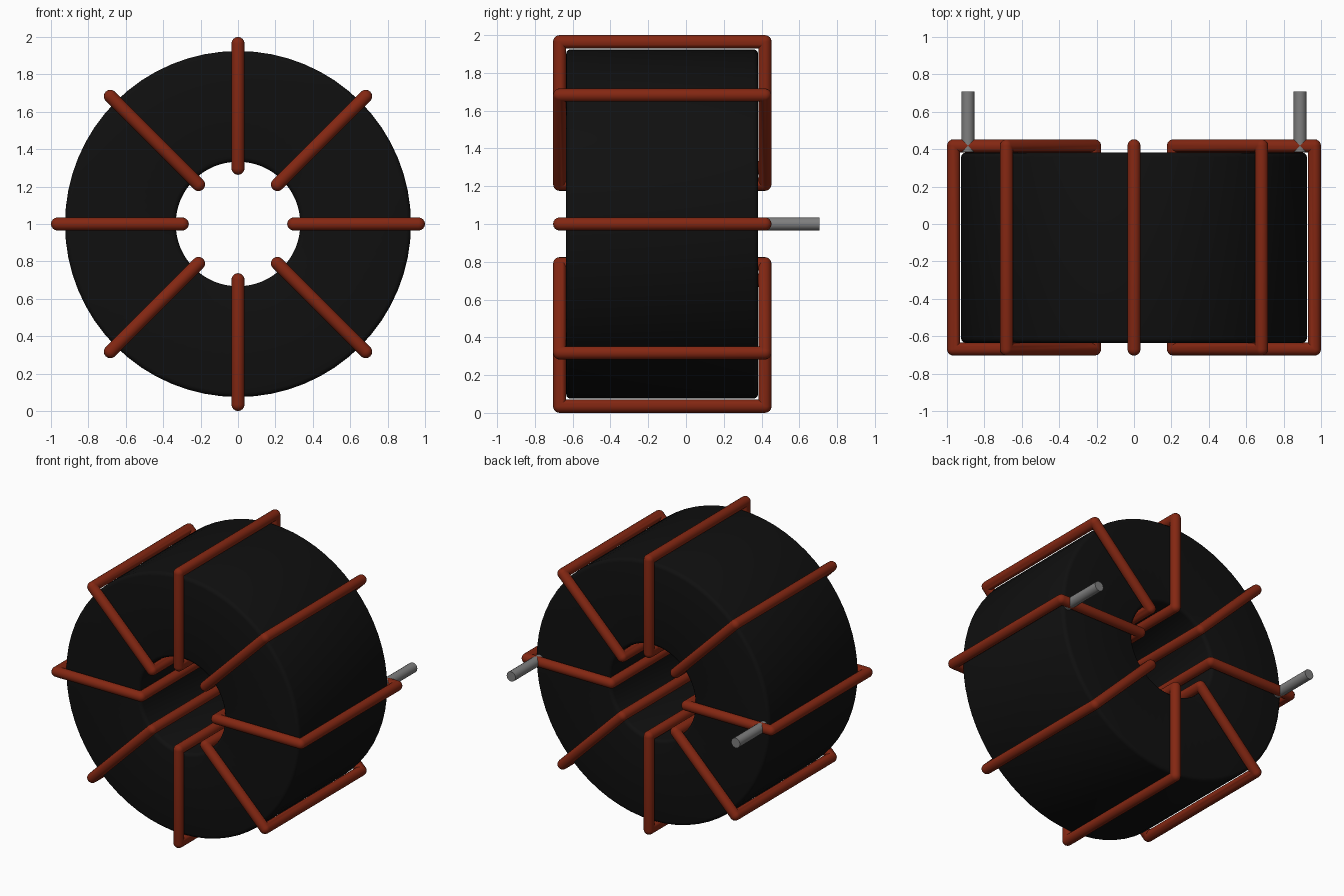
import bpy, bmesh, math
from mathutils import Vector

cube = bpy.data.objects.get("Cube")
if cube:
    bpy.data.objects.remove(cube, do_unlink=True)

CENTRE = Vector((0, 0, 1))
WIRE_R = 0.035


def material(name, rgb, rough):
    m = bpy.data.materials.new(name)
    m.use_nodes = True
    m.diffuse_color = (*rgb, 1)
    bsdf = m.node_tree.nodes["Principled BSDF"]
    bsdf.inputs["Base Color"].default_value = (*rgb, 1)
    bsdf.inputs["Roughness"].default_value = rough
    return m


ferrite = material("black ferrite", (0.005, 0.005, 0.005), 0.6)
copper = material("enamelled copper", (0.23, 0.02, 0.006), 0.4)
tin = material("tinned grey", (0.21, 0.21, 0.21), 0.4)


def loop_object(name, rings, mat):
    """Skin a closed chain of closed rings."""
    bm = bmesh.new()
    rows = [[bm.verts.new(p) for p in ring] for ring in rings]
    n, k = len(rows), len(rows[0])
    for i in range(n):
        a, b = rows[i], rows[(i + 1) % n]
        for j in range(k):
            bm.faces.new((a[j], a[(j + 1) % k], b[(j + 1) % k], b[j]))
    bmesh.ops.remove_doubles(bm, verts=bm.verts, dist=1e-5)
    bmesh.ops.recalc_face_normals(bm, faces=bm.faces)
    return finish(name, bm, mat)


def finish(name, bm, mat):
    me = bpy.data.meshes.new(name)
    bm.to_mesh(me)
    bm.free()
    me.materials.append(mat)
    ob = bpy.data.objects.new(name, me)
    bpy.context.collection.objects.link(ob)
    bpy.ops.object.select_all(action='DESELECT')
    ob.select_set(True)
    bpy.context.view_layer.objects.active = ob
    bpy.ops.object.shade_smooth_by_angle(angle=math.radians(40))
    return ob


# Ring core: a rectangle with rounded corners turned about the y axis
def core_profile(r0, r1, y0, y1, f=0.025, steps=3):
    corners = ((r1 - f, y1 - f), (r0 + f, y1 - f), (r0 + f, y0 + f), (r1 - f, y0 + f))
    pts = []
    for q, (r, y) in enumerate(corners):
        for s in range(steps + 1):
            t = (q + s / steps) * math.pi / 2
            pts.append((r + f * math.cos(t), y + f * math.sin(t)))
    return pts


profile = core_profile(0.333, 0.925, -0.635, 0.382)
SEG = 64
rings = []
for i in range(SEG):
    a = 2 * math.pi * i / SEG
    rings.append([CENTRE + Vector((r * math.cos(a), y, r * math.sin(a))) for r, y in profile])
loop_object("core", rings, ferrite)


# Wire turns: rectangular loops, mitred inside and rounded outside each corner
def wire_turn(name, angle, r0=0.298, r1=0.965, y0=-0.669, y1=0.418, sides=16, steps=4):
    radial = Vector((math.cos(angle), 0, math.sin(angle)))
    tangent = Vector((-math.sin(angle), 0, math.cos(angle)))
    axial = Vector((0, 1, 0))
    rings = []
    for q, (r, y) in enumerate(((r1, y1), (r0, y1), (r0, y0), (r1, y0))):
        mid = (q + 0.5) * math.pi / 2
        for s in range(steps + 1):
            t = (q + s / steps) * math.pi / 2
            ring = []
            for j in range(sides):
                a = 2 * math.pi * j / sides
                d, stretch = (t, 1) if math.cos(a) > 0 else (mid, math.sqrt(2))
                out = WIRE_R * math.cos(a) * stretch
                ring.append(CENTRE + radial * (r + out * math.cos(d))
                            + axial * (y + out * math.sin(d))
                            + tangent * (WIRE_R * math.sin(a)))
            rings.append(ring)
    loop_object(name, rings, copper)


for i in range(8):
    wire_turn(f"wire_turn_{i + 1}", i * math.pi / 4)

# Straight leads out of the back of the two side turns
for side, x in (("left", 0.888), ("right", -0.888)):
    bm = bmesh.new()
    bmesh.ops.create_cone(bm, cap_ends=True, segments=16, radius1=WIRE_R,
                          radius2=WIRE_R, depth=0.322)
    for v in bm.verts:
        v.co = Vector((x + v.co.x, 0.547 + v.co.z, 1 - v.co.y))
    bmesh.ops.recalc_face_normals(bm, faces=bm.faces)
    finish(f"lead_{side}", bm, tin)
